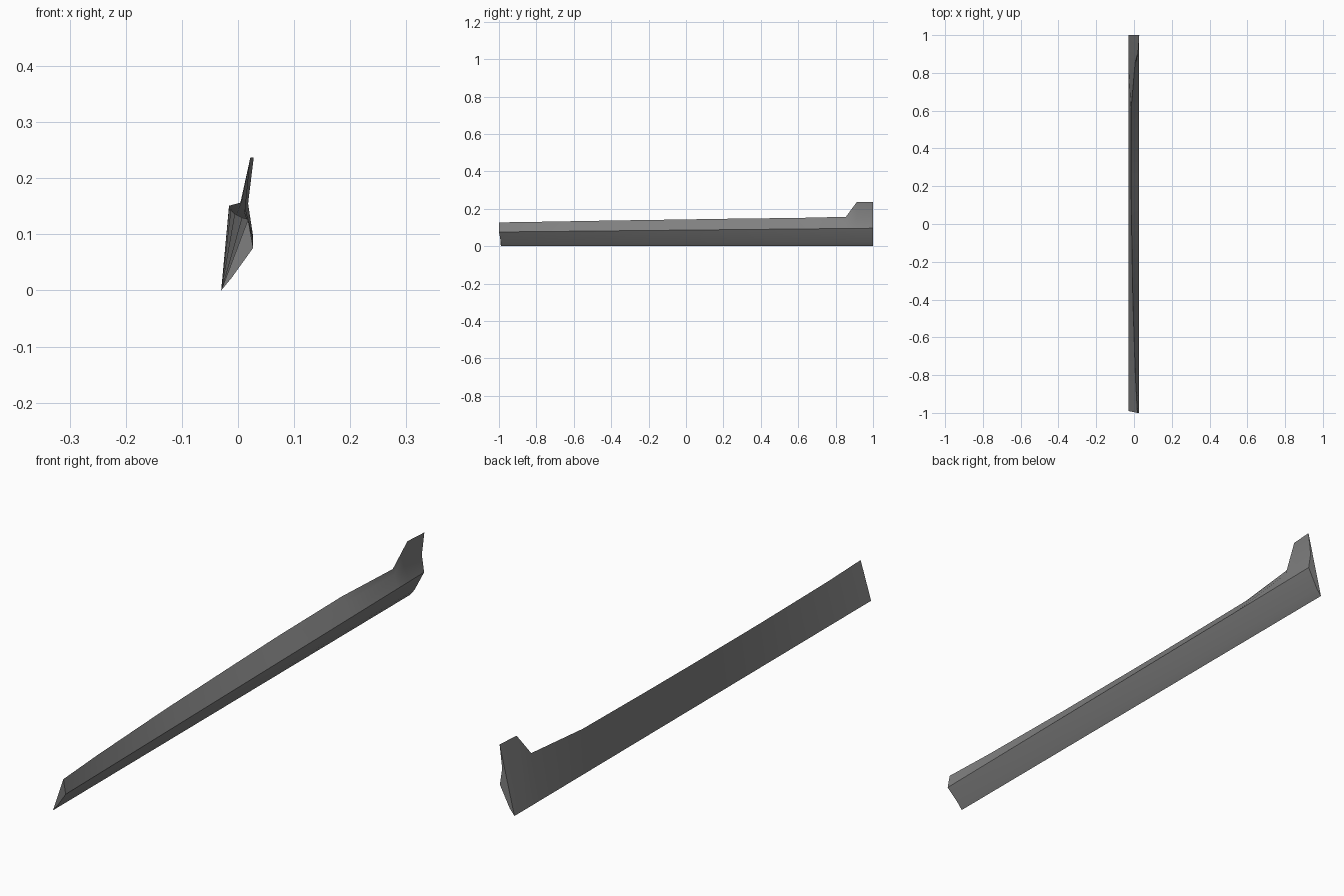
import bpy
import bmesh
from mathutils import Vector

cube = bpy.data.objects.get("Cube")
if cube:
    bpy.data.objects.remove(cube, do_unlink=True)

# One dark grey plastic
grey = bpy.data.materials.new("dark_grey_plastic")
grey.use_nodes = True
colour = (0.22, 0.22, 0.22, 1)
grey.diffuse_color = colour
grey.node_tree.nodes["Principled BSDF"].inputs["Base Color"].default_value = colour

# Bowed upper edge: position along the sill, then x and z of the ridge
RIDGE = [(-1, 0.018, 0.127), (-0.8, 0.007, 0.130), (-0.4, -0.006, 0.137),
         (0, -0.013, 0.143), (0.25, -0.016, 0.147), (0.6, -0.016, 0.151),
         (0.855, 0.006, 0.157), (0.914, 0.022, 0.237), (1, 0.028, 0.237)]
# Crease where the rear fin kicks up from the body
FIN_CREASE = {0.914: (0.011, 0.153), 1: (0.018, 0.155)}


def section(y, x, z):
    """Cross-section loop: bottom edge, lower bend, outer edge, crease, ridge."""
    outer = Vector((0.027, y, 0.086 + 0.010 * y))
    ridge = Vector((x, y, z))
    crease = outer.lerp(ridge, 0.7)
    if y in FIN_CREASE:
        crease.x, crease.z = FIN_CREASE[y]
    bottom_y = max(y, -0.99)
    return [Vector((-0.030, bottom_y, 0)), Vector((-0.011, bottom_y, 0.023)),
            outer, crease, ridge]


# Sill body with the fin lofted through the sections
bm = bmesh.new()
loops = [[bm.verts.new(p) for p in section(*r)] for r in RIDGE]
for a, b in zip(loops, loops[1:]):
    for i in range(len(a)):
        j = (i + 1) % len(a)
        bm.faces.new((a[i], a[j], b[j], b[i]))
bm.faces.new(loops[0])
bm.faces.new(loops[-1])
bmesh.ops.recalc_face_normals(bm, faces=bm.faces)

mesh = bpy.data.meshes.new("side_skirt")
bm.to_mesh(mesh)
bm.free()
mesh.materials.append(grey)
skirt = bpy.data.objects.new("side_skirt", mesh)
bpy.context.collection.objects.link(skirt)

# Smooth along the length, sharp at the outer edge, ridge and ends
bpy.ops.object.select_all(action='DESELECT')
skirt.select_set(True)
bpy.context.view_layer.objects.active = skirt
bpy.ops.object.shade_smooth_by_angle(angle=0.6)
